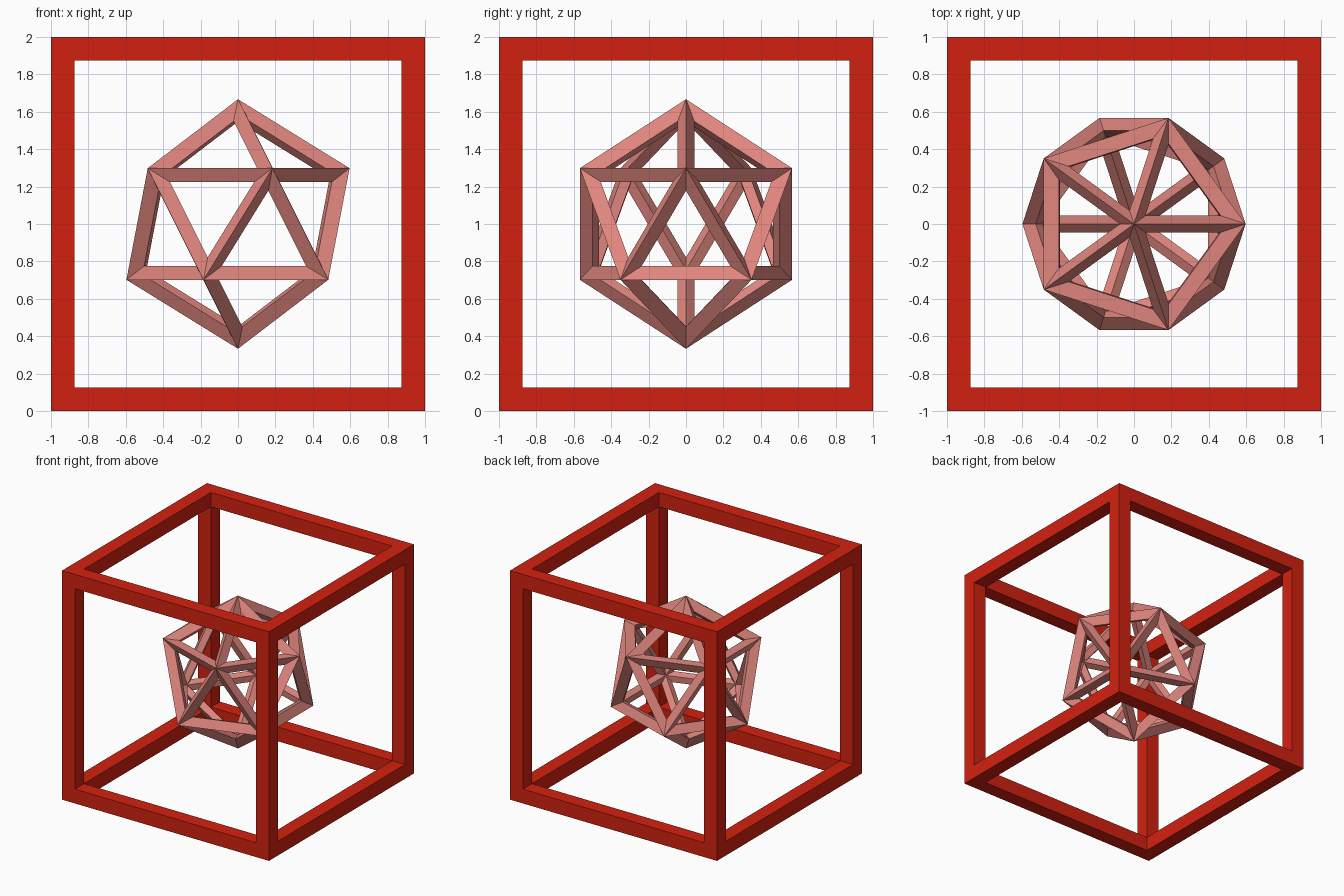
import bpy
import bmesh
from mathutils import Vector

if "Cube" in bpy.data.objects:
    bpy.data.objects.remove(bpy.data.objects["Cube"])


def material(name, rgb):
    mat = bpy.data.materials.new(name)
    mat.diffuse_color = (*rgb, 1)
    mat.use_nodes = True
    mat.node_tree.nodes["Principled BSDF"].inputs["Base Color"].default_value = mat.diffuse_color
    return mat


def strut_frame(name, solid, drop, inset, depth, mat):
    """Turn a regular solid into struts: an outer ridge on each edge, side lines
    lowered by drop and inset into each face, and an inner ridge at depth."""
    out = bmesh.new()
    for face in solid.faces:
        loop = [v.co.copy() for v in face.verts]
        n = len(loop)
        mid = face.calc_center_median()
        radius = mid.length
        apothem = ((loop[0] + loop[1]) / 2 - mid).length
        s = 1 - drop / radius
        side = [mid * s + (v - mid) * (s - inset / apothem) for v in loop]
        inner = [v * (1 - depth / radius) for v in loop]
        for a, b in ((loop, side), (side, inner)):
            for i in range(n):
                j = (i + 1) % n
                out.faces.new([out.verts.new(c) for c in (a[i], a[j], b[j], b[i])])
    bmesh.ops.remove_doubles(out, verts=out.verts[:], dist=0.0001)
    bmesh.ops.recalc_face_normals(out, faces=out.faces[:])
    mesh = bpy.data.meshes.new(name)
    out.to_mesh(mesh)
    out.free()
    solid.free()
    mesh.materials.append(mat)
    obj = bpy.data.objects.new(name, mesh)
    obj.location = Vector((0, 0, 1))
    bpy.context.collection.objects.link(obj)


# Outer cube of square bars
cube = bmesh.new()
bmesh.ops.create_cube(cube, size=2)
strut_frame("cube_frame", cube, 0, 0.125, 0.125,
            material("red", (0.65, 0.015, 0.005)))

# Floating twenty-sided frame with ridged struts
t = 0.095
ico = bmesh.new()
bmesh.ops.create_icosphere(ico, subdivisions=1, radius=0.667)
strut_frame("icosahedron_frame", ico, t / 2, t / 2, t,
            material("pink", (0.75, 0.24, 0.21)))
